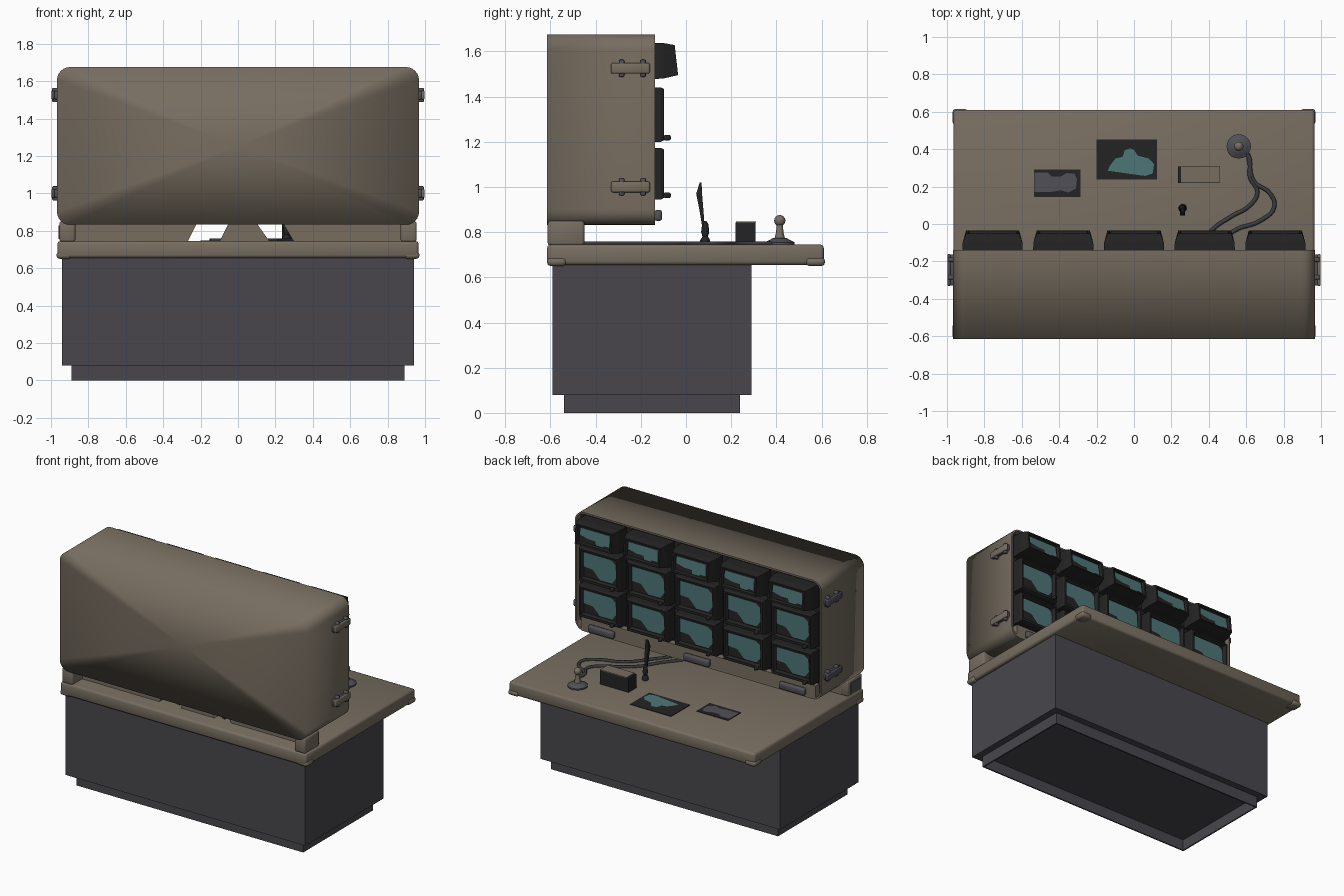
import bpy, bmesh, math
from mathutils import Vector

if "Cube" in bpy.data.objects:
    bpy.data.objects.remove(bpy.data.objects["Cube"])


def material(name, r, g, b):
    m = bpy.data.materials.new(name)
    m.diffuse_color = (r, g, b, 1)
    m.use_nodes = True
    m.node_tree.nodes["Principled BSDF"].inputs["Base Color"].default_value = m.diffuse_color
    return m


BEIGE = material("khaki paint", 0.185, 0.155, 0.118)
CHAR = material("charcoal cabinet", 0.065, 0.062, 0.072)
BLACK = material("black plastic", 0.017, 0.017, 0.017)
GREY = material("dark grey metal", 0.08, 0.08, 0.095)
CABLE = material("cable rubber", 0.045, 0.045, 0.05)
TEAL = material("teal screen", 0.075, 0.18, 0.185)


def finish(bm, name, mats, smooth=None):
    bmesh.ops.recalc_face_normals(bm, faces=bm.faces)
    me = bpy.data.meshes.new(name)
    bm.to_mesh(me)
    bm.free()
    ob = bpy.data.objects.new(name, me)
    bpy.context.collection.objects.link(ob)
    for m in mats:
        me.materials.append(m)
    if smooth:
        bpy.ops.object.select_all(action='DESELECT')
        bpy.context.view_layer.objects.active = ob
        ob.select_set(True)
        bpy.ops.object.shade_smooth_by_angle(angle=math.radians(smooth))
    return ob


def box(name, lo, hi, mat, bevel=0.0, seg=2):
    bm = bmesh.new()
    bmesh.ops.create_cube(bm, size=1)
    for v in bm.verts:
        v.co = [lo[i] + (v.co[i] + 0.5) * (hi[i] - lo[i]) for i in range(3)]
    if bevel:
        bmesh.ops.bevel(bm, geom=bm.edges[:], offset=bevel, segments=seg, affect='EDGES', profile=0.5)
    return finish(bm, name, [mat], 50 if bevel else None)


def side_box(name, s, x, y, z, mat, bevel=0.0):
    """Box given by ranges, mirrored to side s (+1 or -1) in x."""
    x0, x1 = sorted((s * x[0], s * x[1]))
    return box(name, (x0, y[0], z[0]), (x1, y[1], z[1]), mat, bevel)


def loft(rings):
    """Bridge equal-sized point rings and cap both ends; returns bmesh, first cap, last cap."""
    bm = bmesh.new()
    vs = [[bm.verts.new(p) for p in r] for r in rings]
    n = len(vs[0])
    for a, b in zip(vs, vs[1:]):
        for i in range(n):
            bm.faces.new((a[i], a[(i + 1) % n], b[(i + 1) % n], b[i]))
    return bm, bm.faces.new(vs[0]), bm.faces.new(vs[-1])


def plate(name, pts, mat):
    bm = bmesh.new()
    f = bm.faces.new([bm.verts.new(p) for p in pts])
    bmesh.ops.triangulate(bm, faces=[f])
    return finish(bm, name, [mat])


def lathe(name, x, y, profile, mat, n=20):
    rings = [[(x + r * math.cos(2 * math.pi * i / n), y + r * math.sin(2 * math.pi * i / n), z)
              for i in range(n)] for r, z in profile]
    return finish(loft(rings)[0], name, [mat], 45)


# cabinet on a hollow plinth (open underneath)
for s in (-1, 1):
    side_box("plinth_side", s, (0.88, 0.89), (-0.54, 0.24), (0, 0.08), CHAR)
box("plinth_front", (-0.89, -0.54, 0), (0.89, -0.53, 0.08), CHAR)
box("plinth_back", (-0.89, 0.23, 0), (0.89, 0.24, 0.08), CHAR)
box("cabinet", (-0.94, -0.59, 0.08), (0.94, 0.29, 0.655), CHAR)

# table top with corner brackets
box("table_top", (-0.965, -0.615, 0.655), (0.965, 0.61, 0.745), BEIGE, 0.015)
for s in (-1, 1):
    for y in ((-0.615, -0.53), (0.53, 0.615)):
        side_box("corner_bracket", s, (0.89, 0.97), y, (0.65, 0.688), BEIGE, 0.015)


# monitor housing: rounded shell with recessed dark back
def rounded(y, inset, rad):
    hx, z0, z1 = 0.968 - inset, 0.832 + inset, 1.675 - inset
    pts = []
    for k, (cx, cz) in enumerate(((hx - rad, z1 - rad), (-hx + rad, z1 - rad),
                                  (-hx + rad, z0 + rad), (hx - rad, z0 + rad))):
        for j in range(7):
            a = math.pi / 2 * (k + j / 6)
            pts.append((cx + rad * math.cos(a), y, cz + rad * math.sin(a)))
    return pts


bm, front, back = loft([rounded(-0.615, 0, 0.07), rounded(-0.138, 0, 0.07),
                        rounded(-0.138, 0.012, 0.06), rounded(-0.18, 0.012, 0.06)])
back.material_index = 1
for f in bm.faces:
    f.smooth = f is not back
for e in bm.edges:
    if all(v.co.y > -0.2 for v in e.verts):
        e.smooth = False
bmesh.ops.poke(bm, faces=[front])
finish(bm, "monitor_housing", [BEIGE, BLACK])
box("lower_strip", (-0.92, -0.185, 0.84), (0.92, -0.138, 0.93), BEIGE)

# clips along the lower strip
for x in (-0.75, 0, 0.75):
    box("strip_clip", (x - 0.1, -0.14, 0.85), (x + 0.1, -0.106, 0.898), GREY, 0.01)

# supports between table and housing
for s in (-1, 1):
    side_box("corner_post", s, (0.87, 0.955), (-0.612, -0.45), (0.74, 0.85), BEIGE, 0.012)
side_box("post_plate", -1, (0.95, 0.959), (-0.6, -0.48), (0.757, 0.828), GREY)


def support(name, b0, b1, t0, t1):
    ys = (-0.50, -0.50, -0.45, -0.45)
    bm = loft([[(x, y, z) for x, y in zip((a, b, b, a), ys)]
               for a, b, z in ((b0, b1, 0.74), (t0, t1, 0.84))])[0]
    finish(bm, name, [BEIGE])


support("left_support", -0.9, -0.27, -0.9, -0.22)
support("centre_support", -0.1, 0.17, -0.05, 0.1)
support("right_support", 0.3, 0.9, 0.24, 0.9)

# side latches: bar over two straps
for s in (-1, 1):
    for z in (1.525, 1.0):
        side_box("latch_base", s, (0.955, 0.985), (-0.33, -0.162), (z - 0.023, z + 0.023), GREY, 0.008)
        side_box("latch_bar", s, (0.98, 0.998), (-0.332, -0.16), (z - 0.024, z + 0.024),
                 BEIGE if s > 0 else GREY, 0.008)
        for y in (-0.285, -0.19):
            side_box("latch_strap", s, (0.955, 0.994), (y - 0.012, y + 0.012),
                     (z - 0.038, z + 0.038), GREY, 0.006)

# monitors
LIT = [(-1, .92), (.7, .92), (.95, .65), (1, -.4), (.75, -.9), (0, -.92), (-.1, -.5), (-.45, -.25), (-1, -.2)]
LIT_TOP = [(-.95, .8), (.9, .8), (.95, -.7), (.6, -.7), (.55, -.9), (.1, -.9), (.05, -.4),
           (-.4, -.4), (-.45, -.1), (-.95, -.1)]


def monitor(name, xc, sections, lit):
    """Each section: half width, (y, z) of bottom edge, (y, z) of top edge."""
    rings = [[(xc - w, *b), (xc + w, *b), (xc + w, *t), (xc - w, *t)] for w, b, t in sections]
    finish(loft(rings)[0], name, [BLACK])
    w, b, t = sections[-1]
    b, t = Vector(b), Vector(t)
    pts = []
    for u, v in lit:
        p = b.lerp(t, (v + 1) / 2)
        pts.append((xc - u * w, p.x + 0.003, p.y))
    plate(name + "_screen", pts[::-1], TEAL)


for c in range(5):
    x = (c - 2) * 0.378
    monitor("top_monitor", x, [
        (0.162, (-0.185, 1.475), (-0.185, 1.637)), (0.160, (-0.10, 1.48), (-0.10, 1.637)),
        (0.142, (-0.035, 1.495), (-0.05, 1.628)), (0.13, (-0.037, 1.505), (-0.05, 1.618)),
        (0.122, (-0.055, 1.51), (-0.067, 1.612))], LIT_TOP)
    for z0, z1 in ((1.20, 1.44), (0.945, 1.172)):
        monitor("monitor", x, [
            (0.163, (-0.185, z0), (-0.185, z1)), (0.160, (-0.11, z0), (-0.11, z1)),
            (0.153, (-0.097, z0 + 0.007), (-0.097, z1 - 0.007)),
            (0.14, (-0.097, z0 + 0.025), (-0.097, z1 - 0.018)),
            (0.128, (-0.118, z0 + 0.034), (-0.118, z1 - 0.028))], LIT)
        box("monitor_knob", (x - 0.13, -0.10, z0 + 0.006), (x - 0.106, -0.067, z0 + 0.03), BLACK, 0.007)

# flat panels set in the table
box("table_display", (-0.2, 0.238, 0.74), (0.122, 0.452, 0.749), BLACK)
plate("table_display_screen", [(x, y, 0.752) for x, y in (
    (-0.14, .285), (-.13, .31), (-.10, .35), (-.06, .36), (-.05, .395), (-.02, .405), (0, .395),
    (.02, .365), (.08, .35), (.107, .32), (.1, .27), (.06, .257), (0, .265))][::-1], TEAL)
box("key_panel", (-0.535, 0.145, 0.74), (-0.287, 0.292, 0.749), BLACK)
plate("key_panel_pad", [(x, y, 0.752) for x, y in (
    (-.533, .172), (-.533, .275), (-.46, .275), (-.44, .255), (-.39, .255), (-.36, .272), (-.32, .27),
    (-.305, .24), (-.31, .19), (-.35, .168), (-.39, .18), (-.44, .172))][::-1], GREY)

# speaker box
box("speaker_box", (0.235, 0.22, 0.74), (0.458, 0.308, 0.843), BLACK)
box("speaker_lid", (0.25, 0.221, 0.843), (0.459, 0.309, 0.848), BEIGE)

# microphone: small base and a tapering blade
lathe("microphone_base", 0.26, 0.085, [(0.022, 0.74), (0.022, 0.765), (0.012, 0.78), (0.018, 0.80),
                                       (0.014, 0.835), (0.005, 0.85)], BLACK, 12)
bm = loft([[(0.26 + sx * w, y + sy * d, z) for sx, sy in ((-1, -1), (1, -1), (1, 1), (-1, 1))]
           for w, d, y, z in ((0.008, 0.004, 0.08, 0.80), (0.011, 0.009, 0.068, 0.90),
                              (0.013, 0.013, 0.058, 0.97), (0.008, 0.004, 0.065, 1.02))])[0]
finish(bm, "microphone_blade", [BLACK])

# joystick
lathe("joystick_base", 0.56, 0.415, [(0.065, 0.74), (0.065, 0.755), (0.045, 0.765), (0.03, 0.775)], GREY)
lathe("joystick_stem", 0.56, 0.415, [(0.024, 0.77), (0.016, 0.80), (0.014, 0.84)], BEIGE)
lathe("joystick_ball", 0.56, 0.415, [(0.025 * math.sin(a), 0.851 - 0.025 * math.cos(a))
                                     for a in [math.pi * (0.04 + 0.92 * k / 8) for k in range(9)]], BEIGE)


# cables running from the joystick under the housing
def cable(name, pts):
    cu = bpy.data.curves.new(name, 'CURVE')
    cu.dimensions = '3D'
    cu.bevel_depth, cu.bevel_resolution, cu.resolution_u = 0.011, 1, 5
    sp = cu.splines.new('BEZIER')
    sp.bezier_points.add(len(pts) - 1)
    for bp, p in zip(sp.bezier_points, pts):
        bp.co = (p[0], p[1], 0.75)
        bp.handle_left_type = bp.handle_right_type = 'AUTO'
    cu.materials.append(CABLE)
    ob = bpy.data.objects.new(name, cu)
    bpy.context.collection.objects.link(ob)
    bpy.ops.object.select_all(action='DESELECT')
    bpy.context.view_layer.objects.active = ob
    ob.select_set(True)
    bpy.ops.object.convert(target='MESH')


cable("cable_inner", [(.61, .37), (.62, .34), (.62, .25), (.66, .17), (.62, .10), (.52, .04),
                      (.42, -.03), (.3, -.2), (.1, -.4), (-.15, -.46)])
cable("cable_outer", [(.605, .38), (.615, .34), (.64, .23), (.73, .16), (.75, .09), (.68, .02),
                      (.53, -.04), (.4, -.18), (.24, -.42), (.22, -.48)])
